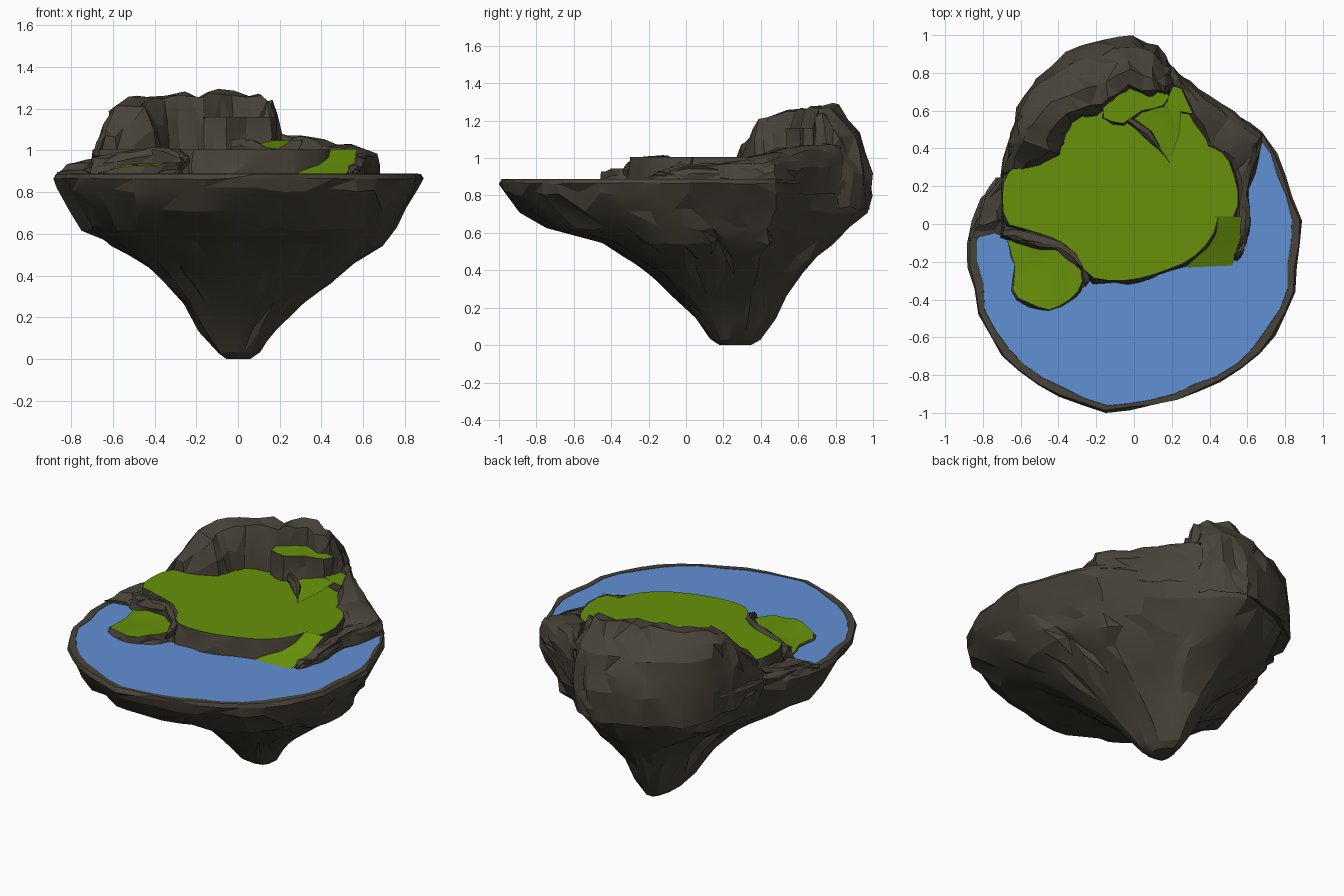
import bpy, bmesh, math, random
from mathutils import Vector

if "Cube" in bpy.data.objects:
    bpy.data.objects.remove(bpy.data.objects["Cube"])

random.seed(7)


def material(name, rgb):
    m = bpy.data.materials.new(name)
    m.diffuse_color = (*rgb, 1)
    m.use_nodes = True
    m.node_tree.nodes["Principled BSDF"].inputs["Base Color"].default_value = m.diffuse_color
    return m


ROCK = material("dark rock", (0.066, 0.056, 0.041))
GRASS = material("grass green", (0.135, 0.285, 0.003))
WATER = material("water blue", (0.12, 0.28, 0.66))


def finish(bm, name, mats, smooth=False):
    bmesh.ops.triangulate(bm, faces=bm.faces[:])
    me = bpy.data.meshes.new(name)
    bm.to_mesh(me)
    bm.free()
    for m in mats:
        me.materials.append(m)
    ob = bpy.data.objects.new(name, me)
    bpy.context.collection.objects.link(ob)
    if smooth:
        bpy.context.view_layer.objects.active = ob
        ob.select_set(True)
        bpy.ops.object.shade_smooth_by_angle(angle=math.radians(18))
        ob.select_set(False)
    return ob


def jitter(p, a):
    r = random.uniform
    return Vector((p[0] + r(-a, a), p[1] + r(-a, a), p[2] + r(-a, a) * 0.7))


def loft(name, rings, mats=(ROCK,), cap_mat=0, merge_below=None):
    """Skin equal-length closed rings and cap both ends."""
    bm = bmesh.new()
    vs = [[bm.verts.new(p) for p in ring] for ring in rings]
    n = len(vs[0])
    for a, b in zip(vs, vs[1:]):
        for i in range(n):
            j = (i + 1) % n
            q = (a[i], a[j], b[j], b[i])
            if random.random() < 0.5:          # random diagonals for a rough rock look
                tris = ((0, 1, 2), (0, 2, 3))
            else:
                tris = ((0, 1, 3), (1, 2, 3))
            for t in tris:
                bm.faces.new([q[k] for k in t])
    bm.faces.new(vs[0][::-1])
    top = bm.faces.new(vs[-1])
    top.material_index = cap_mat
    if merge_below:                            # thin out crowded vertices low down
        low = [v for v in bm.verts if v.co.z < merge_below]
        bmesh.ops.remove_doubles(bm, verts=low, dist=.03)
    bmesh.ops.recalc_face_normals(bm, faces=bm.faces[:])
    return finish(bm, name, mats, True)


def sheet(name, pts, mat, flat_z=None):
    """Single flat or folded polygon facing up."""
    bm = bmesh.new()
    f = bm.faces.new([bm.verts.new((p[0], p[1], p[2] if flat_z is None else flat_z)) for p in pts])
    f.normal_update()
    if f.normal.z < 0:
        f.normal_flip()
    return finish(bm, name, (mat,))


def resample(pts, n):
    """Evenly spaced points along a closed outline."""
    ps = [Vector(p) for p in pts]
    ps.append(ps[0])
    seg = [(b - a).length for a, b in zip(ps, ps[1:])]
    out, total = [], sum(seg)
    for k in range(n):
        d, i = total * k / n, 0
        while d > seg[i]:
            d -= seg[i]
            i += 1
        out.append(ps[i].lerp(ps[i + 1], d / seg[i]))
    return out


# ---- island body: one outline, squeezed to fit each height -------------------
OUTLINE = [(-.02, 1), (.12, .95), (.25, .78), (.38, .68), (.55, .58), (.70, .47), (.76, .35),
           (.82, .18), (.88, .02), (.88, -.08), (.85, -.2), (.86, -.32), (.80, -.48), (.70, -.65),
           (.55, -.78), (.40, -.86), (.2, -.94), (0, -.975), (-.15, -.99), (-.3, -.95), (-.5, -.85),
           (-.68, -.73), (-.75, -.6), (-.82, -.48), (-.84, -.32), (-.89, -.2), (-.86, -.02),
           (-.80, .15), (-.71, .22), (-.68, .4), (-.6, .62), (-.5, .78), (-.35, .9), (-.15, .98)]
# z, x min, x max, y min, y max, roughness, boxiness
LEVELS = [(.0, -.06, .06, .18, .35, 0, 0), (.03, -.10, .10, .13, .40, .006, .3),
          (.14, -.18, .18, .06, .48, .01, .6), (.27, -.25, .31, -.07, .53, .013, .8),
          (.38, -.35, .45, -.19, .61, .016, .8), (.47, -.47, .57, -.31, .70, .018, .7),
          (.55, -.61, .68, -.45, .78, .02, .5), (.625, -.73, .75, -.74, .87, .02, .2),
          (.72, -.80, .81, -.895, .955, .02, 0), (.81, -.865, .87, -.97, .98, .018, 0),
          (.865, -.893, .893, -.995, .985, .006, 0), (.888, -.88, .88, -.985, .98, .006, 0),
          (.889, -.845, .85, -.955, .95, .01, 0), (.85, -.83, .83, -.93, .93, 0, 0)]
CY = .25


def fit(outline, x0, x1, y0, y1, box=0):
    res = []
    for x, y in outline:
        u = x / .885
        v = (y - CY) / (.75 if y > CY else 1.24)
        b = box if u > 0 and v > 0 else box * .3      # fuller towards the back right
        k = 1 + .3 * b * abs(2 * u * v)
        u, v = (max(-1, min(1, c * k)) for c in (u, v))
        res.append((u * (x1 if u > 0 else -x0), CY + v * ((y1 - CY) if v > 0 else (CY - y0))))
    return res


base = resample(OUTLINE, 46)
rings = []
for z, x0, x1, y0, y1, j, box in LEVELS:
    ring = [jitter((x, y, z), j) for x, y in fit(base, x0, x1, y0, y1, box)]
    if z > .88:                                # keep the rim level
        for p in ring:
            p.z = z
    rings.append(ring)
loft("island_rock", rings, merge_below=.5)
sheet("lake", fit(base, -.862, .862, -.968, .955), WATER, .887)


# ---- grassy plateaus: rock cliff with a grass top ----------------------------
def plateau(name, pts, n, z_of, flare):
    ps = resample(pts, n)
    cx = sum(p.x for p in ps) / n
    cy = sum(p.y for p in ps) / n
    rs = []
    for f, k, j in ((0, 1, .012), (.5, .55, .014), (1, 0, 0)):
        ring = []
        for p in ps:
            d = (p - Vector((cx, cy))).normalized() * flare * k
            z = .86 + (z_of(p) - .86) * f
            ring.append(jitter((p.x + d.x, p.y + d.y, z), j))
        rs.append(ring)
    loft(name, rs, (ROCK, GRASS), 1)


plateau("main_plateau", [(-.69, .22), (-.6, .4), (-.45, .5), (-.3, .62), (0, .68), (.18, .66),
        (.3, .6), (.35, .52), (.5, .34), (.55, .2), (.55, .04), (.44, .03), (.42, -.06),
        (.35, -.15), (.24, -.22), (.05, -.285), (-.1, -.305), (-.25, -.28), (-.28, -.2),
        (-.38, -.09), (-.5, -.05), (-.6, -.02), (-.68, 0), (-.70, .1)], 44, lambda p: 1.005, .025)
plateau("lower_plateau", [(-.68, -.05), (-.5, -.08), (-.38, -.12), (-.26, -.22), (-.28, -.34),
        (-.36, -.42), (-.46, -.46), (-.55, -.42), (-.64, -.38), (-.63, -.22)], 22,
        lambda p: .893 + .05 * min(1, max(0, (p.x + .65) / .12)) * (.7 if p.y < -.4 else 1), .02)
plateau("path_landing", [(.17, .62), (.3, .58), (.36, .62), (.29, .71), (.23, .77), (.19, .70)],
        12, lambda p: 1.05, .005)

# ---- grass ramp down to the lake, and the upper path -------------------------
sheet("grass_ramp", [(.43, .04, 1.008), (.57, .04, 1.008), (.56, -.08, .951), (.52, -.22, .889),
                     (.28, -.23, .889), (.36, -.12, .935), (.42, -.02, .982)], GRASS)
sheet("upper_path", [(.0, .54, 1.007), (.19, .33, 1.007), (.24, .48, 1.035), (.25, .60, 1.051),
                     (.17, .65, 1.051), (.06, .64, 1.03)], GRASS)


# ---- rocky ridges swept from an outer to an inner line -----------------------
STEEP = [(.05, -.4), (0, .1), (.02, .4), (.05, .65), (.11, .87), (.3, 1), (.7, .97), (.9, .65), (1, 0)]
SLOPED = [(.04, -.4), (0, .1), (.06, .4), (.18, .62), (.35, .8), (.6, 1), (.84, .98), (.94, .6), (1, 0)]


def ridge(name, stations, zb=.88, rough=.018, fill=1, slope=False):
    sts = []
    for a, b in zip(stations, stations[1:]):
        for k in range(fill + 1):
            t = k / (fill + 1)
            sts.append([u + (v - u) * t for u, v in zip(a, b)])
    sts.append(stations[-1])
    rs = []
    for ox, oy, ix, iy, h in sts:
        h += random.uniform(-.013, .013)
        # cliffs are steep at the sides and lean in towards the back
        s = max(0, min(1, (oy - .58) / .3)) if slope else 0
        rs.append([])
        for (t0, f0), (t1, f1) in zip(STEEP, SLOPED):
            t, f = t0 + (t1 - t0) * s, f0 + (f1 - f0) * s
            rs[-1].append(jitter((ox + (ix - ox) * t, oy + (iy - oy) * t, zb + f * (h - zb)), rough))
    loft(name, rs)


# stations: outer x, outer y, inner x, inner y, crest height
ridge("back_crag", [(-.70, .25, -.64, .29, 1.0), (-.675, .37, -.48, .31, 1.11),
      (-.655, .47, -.38, .36, 1.215), (-.62, .60, -.36, .45, 1.24), (-.52, .77, -.33, .53, 1.25),
      (-.35, .905, -.2, .57, 1.27), (-.18, .965, -.12, .62, 1.28), (-.02, .99, -.03, .68, 1.285),
      (.12, .94, .1, .66, 1.26), (.19, .84, .15, .66, 1.23), (.215, .78, .18, .66, 1.08)],
      rough=.016, slope=True)
ridge("right_ridge", [(.20, .84, .18, .75, 1.06), (.29, .75, .23, .70, 1.07),
      (.38, .68, .31, .54, 1.06), (.53, .59, .36, .37, 1.04),
      (.68, .48, .48, .28, 1.0), (.66, .37, .53, .2, .99), (.61, .18, .53, .08, .98),
      (.61, 0, .55, -.05, .96), (.59, -.1, .54, -.14, .93), (.55, -.2, .51, -.2, .895)], rough=.012)
ridge("left_shoulder", [(-.72, .24, -.64, .24, .97), (-.80, .14, -.67, .12, .94),
      (-.85, -.01, -.68, .02, .93), (-.875, -.08, -.69, -.05, .90)], rough=.01)
ridge("step_wall", [(-.70, -.07, -.68, 0, .97), (-.58, -.11, -.55, -.02, 1.0),
      (-.42, -.15, -.38, -.07, 1.015), (-.29, -.24, -.24, -.17, 1.01),
      (-.27, -.33, -.22, -.28, .98)], rough=.012)
ridge("path_kerb", [(-.04, .54, -.02, .58, 1.05), (.06, .46, .09, .5, 1.05),
      (.19, .32, .19, .34, 1.01)], zb=.96, rough=.006)

# ---- rock ledge with a grass top on the crag ---------------------------------
LEDGE = [(-.17, .68), (-.16, .55), (-.06, .53), (.04, .6), (.15, .62), (.19, .68), (.12, .74), (-.03, .77)]
lp = resample(LEDGE, 16)
loft("crag_ledge", [[jitter((x, y - .01, .98), .01) for x, y in lp],
                    [jitter((x, y, 1.08), .012) for x, y in lp],
                    [(x, y, 1.16) for x, y in lp]], (ROCK, GRASS), 1)
